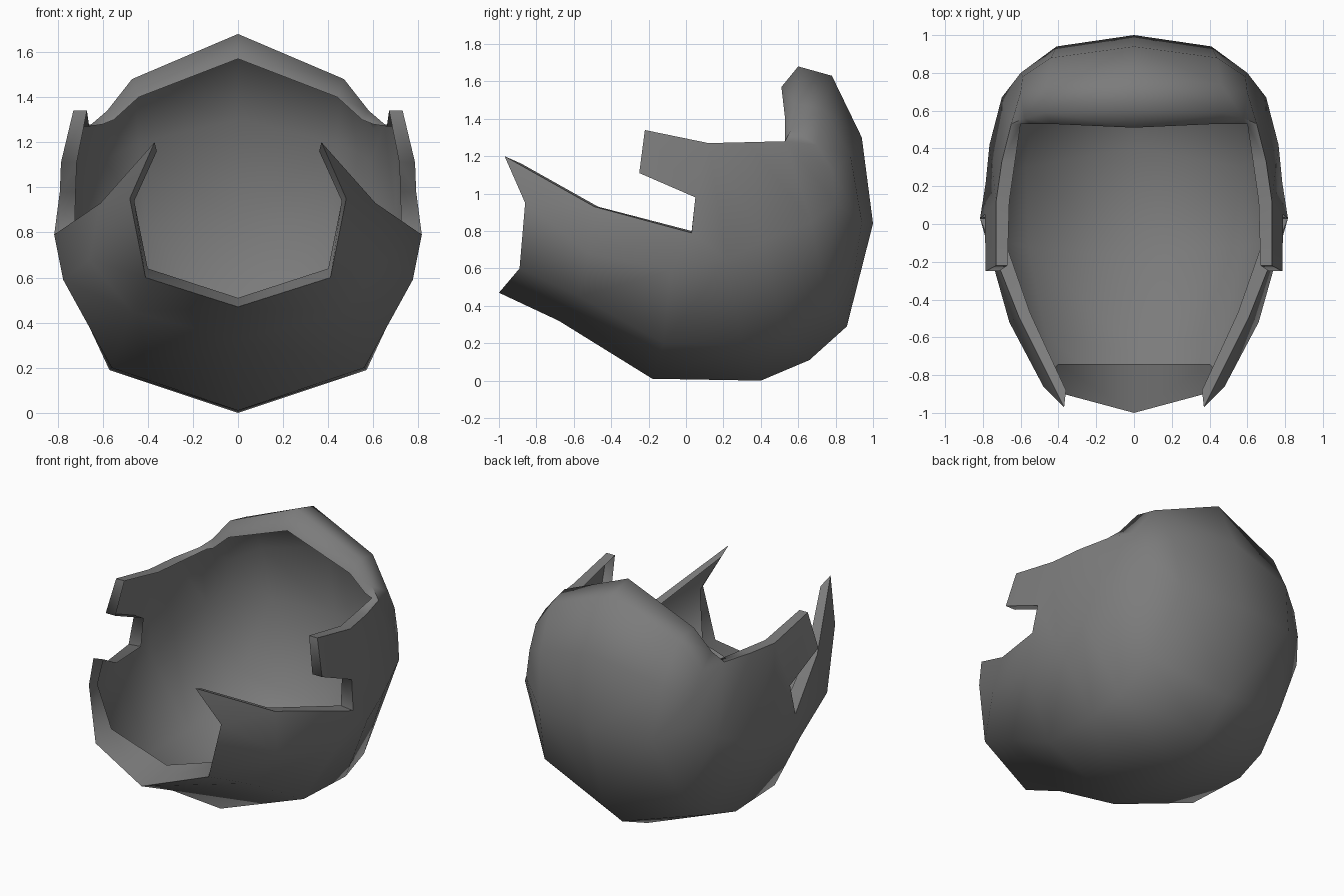
import bpy, bmesh

if "Cube" in bpy.data.objects:
    bpy.data.objects.remove(bpy.data.objects["Cube"])

grey = bpy.data.materials.new("dark grey")
grey.diffuse_color = (0.2, 0.2, 0.2, 1)
grey.use_nodes = True
grey.node_tree.nodes["Principled BSDF"].inputs["Base Color"].default_value = grey.diffuse_color

# lengthwise ribs of the right half, from front lip round under to top lip
centre = [(0, -1, .47), (0, -.68, .32), (0, -.18, .01), (0, .4, 0), (0, .66, .11),
          (0, .86, .29), (0, 1, .84), (0, .94, 1.3), (0, .78, 1.63), (0, .6, 1.68)]
lower = [(.41, -.89, .6), (.47, -.57, .45), (.56, -.12, .2), (.57, .3, .19), (.55, .52, .25),
         (.5, .75, .42), (.41, .94, .85), (.44, .88, 1.2), (.46, .74, 1.45), (.47, .59, 1.48)]
upper = [(.48, -.86, .95), (.66, -.52, .68), (.775, -.08, .59), (.785, .22, .65), (.765, .42, .75),
         (.7, .67, .85), (.6, .8, .95), (.59, .78, 1.12), (.6, .7, 1.26), (.58, .56, 1.34)]
edge = [(.37, -.97, 1.2), (.61, -.49, .93), (.815, .03, .79), (.79, .05, .98),
        (.73, .12, 1.27), (.7, .33, 1.275), (.65, .53, 1.28)]
tab = [(.785, -.25, 1.11), (.73, -.22, 1.34)]

bm = bmesh.new()
a, b, c, d, t = [[bm.verts.new(p) for p in rib] for rib in (centre, lower, upper, edge, tab)]


def strip(p, q):
    for i in range(min(len(p), len(q)) - 1):
        bm.faces.new((p[i], p[i + 1], q[i + 1], q[i]))


# shell
strip(a, b)
strip(b, c)
strip(c, d)
for i in range(6, 9):
    bm.faces.new((c[i], c[i + 1], d[6]))
# side tab above the notch
bm.faces.new((d[3], d[4], t[1], t[0]))

# turned-in rim around the whole opening
rim = [a[0], b[0], c[0], d[0], d[1], d[2], d[3], t[0], t[1], d[4], d[5], d[6], c[9], b[9], a[9]]
side = (-.07, 0, 0)
shift = [(0, .26, .04), (-.01, .15, .04), (-.02, .06, -.01), (-.01, .09, -.04), (-.06, .02, 0),
         (-.09, 0, .01), side, side, (-.06, 0, 0), side, side, (-.05, 0, 0),
         (-.03, -.03, -.04), (-.03, -.06, -.08), (0, -.09, -.11)]
inner = [bm.verts.new((v.co.x + s[0], v.co.y + s[1], v.co.z + s[2])) for v, s in zip(rim, shift)]
strip(rim, inner)

bmesh.ops.recalc_face_normals(bm, faces=bm.faces)
mesh = bpy.data.meshes.new("open_shell")
bm.to_mesh(mesh)
bm.free()
mesh.materials.append(grey)
shell = bpy.data.objects.new("open_shell", mesh)
bpy.context.collection.objects.link(shell)

# left half by mirroring
mirror = shell.modifiers.new("mirror", 'MIRROR')
mirror.use_clip = True
bpy.context.view_layer.objects.active = shell
shell.select_set(True)
bpy.ops.object.modifier_apply(modifier="mirror")
bpy.ops.object.shade_smooth_by_angle(angle=1.3)
